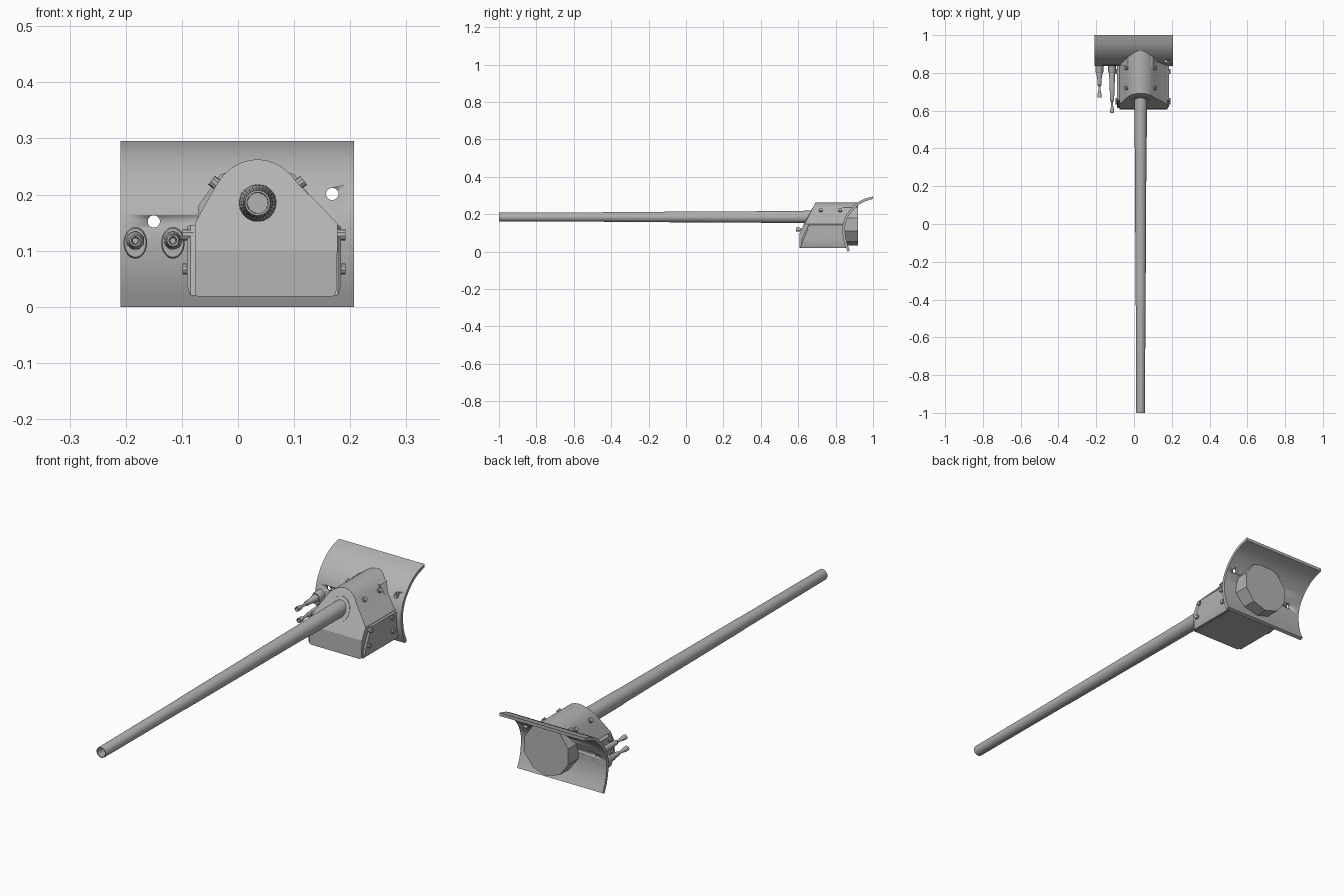
import bpy, bmesh, math
from mathutils import Vector

if "Cube" in bpy.data.objects:
    bpy.data.objects.remove(bpy.data.objects["Cube"])

CX, CZ = 0.035, 0.182          # barrel axis
paint = bpy.data.materials.new("gun grey")
paint.diffuse_color = (0.45, 0.45, 0.45, 1)
paint.use_nodes = True
paint.node_tree.nodes["Principled BSDF"].inputs["Base Color"].default_value = paint.diffuse_color


def finish(name, bm, angle=30):
    bmesh.ops.recalc_face_normals(bm, faces=bm.faces)
    me = bpy.data.meshes.new(name)
    bm.to_mesh(me)
    bm.free()
    ob = bpy.data.objects.new(name, me)
    bpy.context.collection.objects.link(ob)
    me.materials.append(paint)
    bpy.ops.object.select_all(action='DESELECT')
    ob.select_set(True)
    bpy.context.view_layer.objects.active = ob
    bpy.ops.object.shade_smooth_by_angle(angle=math.radians(angle))
    return ob


def loft(name, rings, angle=30, closed=False):
    """Skin equal-length rings; cap the ends or join last ring to first."""
    bm = bmesh.new()
    vs = [[bm.verts.new(p) for p in r] for r in rings]
    n = len(vs[0])
    pairs = list(zip(vs, vs[1:])) + ([(vs[-1], vs[0])] if closed else [])
    for a, b in pairs:
        for i in range(n):
            j = (i + 1) % n
            bm.faces.new((a[i], a[j], b[j], b[i]))
    if not closed:
        bm.faces.new(vs[0])
        bm.faces.new(vs[-1])
    return finish(name, bm, angle)


def turned(name, x, z, profile, sides=24, angle=30, sz=1.0):
    """Revolve (y, radius) pairs around an axis parallel to y."""
    rings = []
    for y, r in profile:
        rings.append([(x + r * math.cos(t), y, z + sz * r * math.sin(t))
                      for t in (2 * math.pi * (i + .5) / sides for i in range(sides))])
    return loft(name, rings, angle)


def stud(name, pos, direction, r=0.01, depth=0.02):
    d = Vector(direction).normalized()
    u = d.orthogonal().normalized()
    v = d.cross(u)
    c = Vector(pos)
    rings = [[c + d * h + (u * math.cos(i * math.pi / 5) + v * math.sin(i * math.pi / 5)) * r
              for i in range(10)] for h in (-depth / 2, depth / 2)]
    return loft(name, rings)


def interp(table, z):
    for (z0, y0), (z1, y1) in zip(table, table[1:]):
        if z <= z1:
            return y0 + (y1 - y0) * (z - z0) / (z1 - z0)
    return table[-1][1]


# Curved shield: swept outer profile (y, z) with a thickness offset
prof = [(.864, 0), (.849, .035), (.840, .07), (.836, .105), (.836, .135), (.843, .165),
        (.856, .195), (.875, .222), (.898, .247), (.925, .268), (.955, .283), (1.0, .295)]
inner = []
for i, p in enumerate(prof):
    a, b = Vector(prof[max(i - 1, 0)]), Vector(prof[min(i + 1, len(prof) - 1)])
    t = (b - a).normalized()
    inner.append((min(p[0] + t.y * .014, 1.0), max(p[1] - t.x * .014, 0)))
outline = prof + inner[::-1]
shield = loft("curved_shield", [[(x, y, z) for y, z in outline] for x in (-.209, .207)])
SHIELD = [(z, y) for y, z in prof]

# Sight holes through the shield
for x, z, r in ((-.15, .152, .011), (.168, .201, .011)):
    cutter = turned("hole_cutter", x, z, [(.78, r), (.95, r)], 16)
    m = shield.modifiers.new("hole", 'BOOLEAN')
    m.operation, m.object, m.solver = 'DIFFERENCE', cutter, 'EXACT'
    cutter.hide_render = True
    cutter.hide_viewport = True

# Mantlet housing: rows of (z, left x, right x) between sloped front and shield
FRONT = [(0, .605), (.10, .608), (.262, .692)]
rows = [(.018, -.072, .168), (.024, -.077, .175), (.10, -.077, .177), (.148, -.077, .177),
        (.185, -.057, .142), (.218, -.038, .108), (.235, -.026, .095), (.248, -.011, .080),
        (.257, .006, .063), (.261, .020, .050), (.2625, .032, .038)]
rings = []
for z, xl, xr in rows:
    f, b = interp(FRONT, z), interp(SHIELD, z) + .006
    rings.append([(xl, f, z), (xr, f, z), (xr, b, z), (xl, b, z)])
loft("mantlet_housing", rings, 24)

# Collar plate lying on the sloped front
rings = []
for lift in (.01, -.002):
    ring = []
    for i in range(40):
        a = 2 * math.pi * i / 40
        z = CZ + .05 * math.sin(a)
        ring.append((CX + .05 * math.cos(a), interp(FRONT, z) + lift, z))
    rings.append(ring)
loft("barrel_collar", rings)

# Cheek plates with bevelled lower edge, and their bolts
cheek = [(.613, .028), (.622, .07), (.657, .146), (.838, .146), (.836, .10), (.853, .028)]
for side, x0, x1 in (("left", -.070, -.091), ("right", .168, .184)):
    s = 1 if x1 > 0 else -1
    low = [(y, max(z - .008, .018)) if z < .05 else (y, z) for y, z in cheek]
    loft(side + "_cheek_plate", [[(x0, y, z) for y, z in low],
                                 [(x1 - s * .006, y, z) for y, z in low],
                                 [(x1, y + (.006 if y < .7 else 0), z + (.01 if z < .05 else -.004))
                                  for y, z in cheek]], 20)
    for y, z in ((.658, .128), (.805, .128), (.643, .067), (.812, .067)):
        stud(side + "_cheek_bolt", (x1 - s * .002, y, z), (s, 0, 0))

# Bolts on the upper slopes
for x, s in ((-.040, -1), (.110, 1)):
    for y in (.72, .825):
        stud("slope_bolt", (x, y, .22), (s * .8, 0, .6), .01, .018)

# Tapered barrel with hollow muzzle
turned("gun_barrel", CX, CZ + .003,
       [(.72, .034), (.42, .0325), (.40, .031), (-.42, .0265), (-.44, .0255),
        (-.995, .0235), (-1, .0225), (-1, .019), (-.93, .018)], 28)

# Ten-sided breech sleeve behind the shield
turned("breech_sleeve", CX, .145, [(.84, .112), (.92, .112)], 10)

# Two secondary guns on oval bosses
for name, x, tip in (("outer_secondary_gun", -.183, .67), ("inner_secondary_gun", -.116, .587)):
    turned(name + "_boss", x, .114, [(.80, .019), (.805, .021), (.85, .021)], 20, sz=1.35)
    turned(name, x, .118, [(.845, .017), (.79, .016), (tip + .10, .012), (tip + .065, .010),
                           (tip + .06, .006), (tip + .035, .006), (tip + .02, .010),
                           (tip, .0105), (tip, .007), (tip + .03, .005)], 16)
